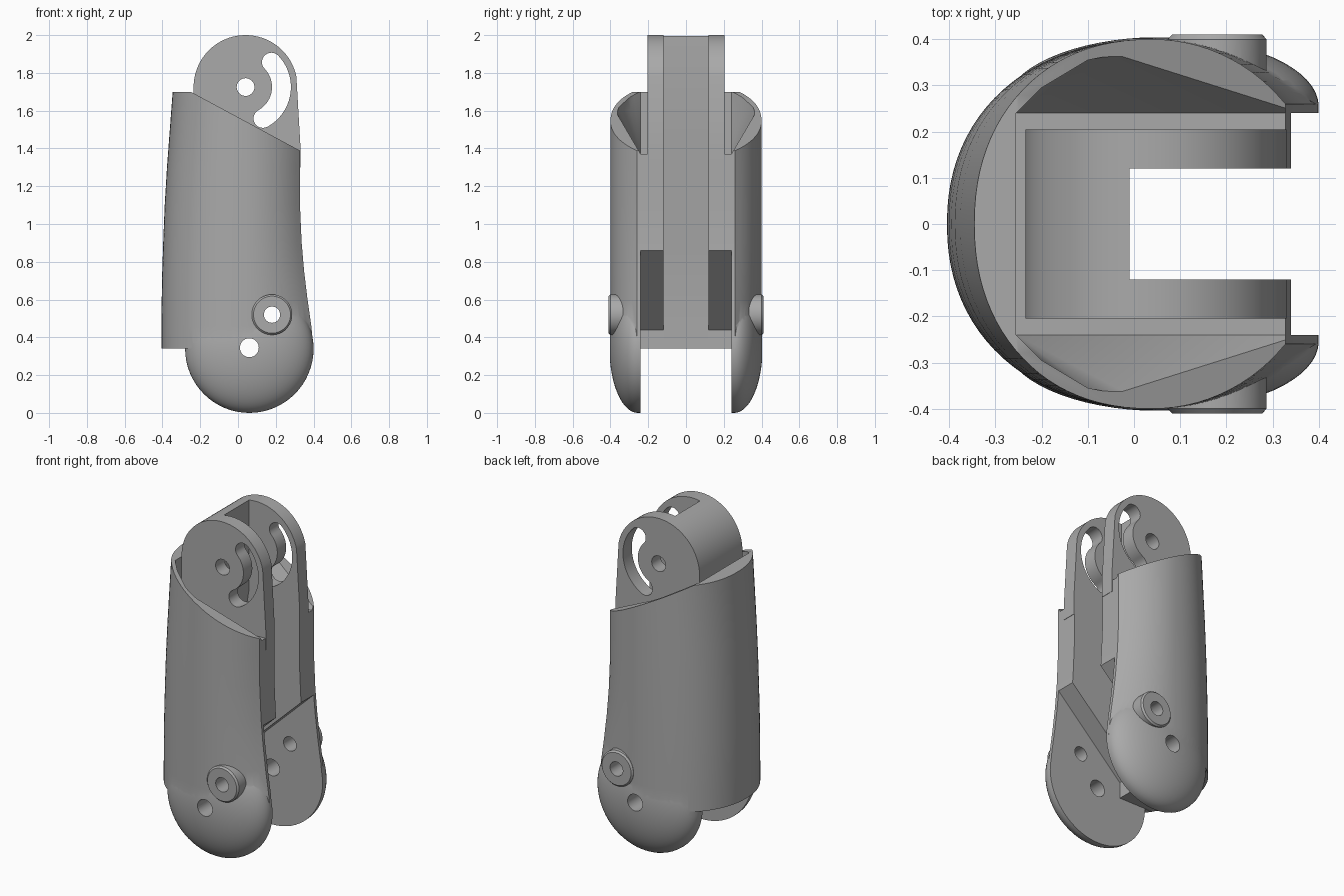
import bpy, bmesh, math
from mathutils import Vector

cube = bpy.data.objects.get("Cube")
if cube:
    bpy.data.objects.remove(cube, do_unlink=True)

grey = bpy.data.materials.new("mid_grey")
grey.use_nodes = True
grey.diffuse_color = (0.4, 0.4, 0.4, 1)
grey.node_tree.nodes["Principled BSDF"].inputs["Base Color"].default_value = (0.4, 0.4, 0.4, 1)


def finish(name, bm):
    bmesh.ops.recalc_face_normals(bm, faces=bm.faces)
    mesh = bpy.data.meshes.new(name)
    bm.to_mesh(mesh)
    bm.free()
    obj = bpy.data.objects.new(name, mesh)
    bpy.context.collection.objects.link(obj)
    mesh.materials.append(grey)
    return obj


def loft(name, rings):
    """Skin a stack of equal rings and cap both ends."""
    bm = bmesh.new()
    rows = [[bm.verts.new(p) for p in ring] for ring in rings]
    n = len(rows[0])
    for a, b in zip(rows, rows[1:]):
        for i in range(n):
            j = (i + 1) % n
            bm.faces.new((a[i], a[j], b[j], b[i]))
    bm.faces.new(rows[0])
    bm.faces.new(rows[-1])
    return finish(name, bm)


def prism(name, outline, half):
    """Extrude an x-z outline symmetrically along y."""
    return loft(name, [[(x, y, z) for x, z in outline] for y in (-half, half)])


def lathe(name, x, z, profile, side=1, n=64):
    """Turn (y, radius) steps around an axis parallel to y."""
    return loft(name, [[(x + r * math.cos(i * math.tau / n), side * y,
                         z + r * math.sin(i * math.tau / n)) for i in range(n)]
                       for y, r in profile])


def arc(cx, cz, r, start, end, n=24):
    return [(cx + r * math.cos(math.radians(start + (end - start) * i / n)),
             cz + r * math.sin(math.radians(start + (end - start) * i / n)))
            for i in range(n + 1)]


def combine(target, tool, operation):
    mod = target.modifiers.new("combine", 'BOOLEAN')
    mod.operation = operation
    mod.solver = 'EXACT'
    mod.object = tool
    bpy.context.view_layer.update()
    graph = bpy.context.evaluated_depsgraph_get()
    mesh = bpy.data.meshes.new_from_object(target.evaluated_get(graph))
    target.modifiers.clear()
    target.data = mesh
    bpy.data.objects.remove(tool, do_unlink=True)


def shell_ring(z, left, right, n=24):
    """Rounded back, sides narrowing toward the flat open edge."""
    mid, depth = 0.04, 0.4
    side = []
    for i in range(n + 1):
        a = math.pi / 2 * i / n
        side.append((mid - (mid - left) * math.cos(a) ** 0.92,
                     depth * math.sin(a) ** 0.92))
    for i in range(1, 13):
        t = i / 12
        side.append((mid + (right - mid) * t, depth * math.sqrt(1 - (0.76 * t) ** 2)))
    return [(x, y, z) for x, y in side] + [(x, -y, z) for x, y in reversed(side[1:])]


# Outer shell, gently tapered
levels = [(0.34, -0.405, 0.4), (0.46, -0.405, 0.388), (0.6, -0.404, 0.368),
          (0.75, -0.401, 0.35), (0.9, -0.396, 0.337), (1.1, -0.388, 0.328),
          (1.3, -0.376, 0.328), (1.5, -0.361, 0.328), (1.75, -0.342, 0.328)]
housing = loft("limb_housing", [shell_ring(*level) for level in levels])

# Slanted upper rim
combine(housing, prism("rim_cutter", [(-0.6, 1.7), (-0.25, 1.7), (0.6, 1.242),
                                     (0.6, 2.3), (-0.6, 2.3)], 0.7), 'DIFFERENCE')

# Bowl-shaped pocket under the rim
bm = bmesh.new()
rim = [(-0.255, 0.24), (-0.2, 0.295), (-0.1, 0.355), (0, 0.375),
       (0.12, 0.36), (0.33, 0.28), (0.45, 0.24)]
for x, y in rim:
    for s in (-1, 1):
        bm.verts.new((x, s * 0.24, 1.37))
        bm.verts.new((x, s * y, 1.6))
        bm.verts.new((x, s * y, 1.85))
bmesh.ops.convex_hull(bm, input=bm.verts)
combine(housing, finish("pocket_cutter", bm), 'DIFFERENCE')

# Upper hinge block with round head
hub = (0.04, 1.725)
head = [(0.33, 1.3), (0.33, 1.42)] + arc(*hub, 0.275, 12, 180, 40) + [(-0.235, 1.3)]
combine(housing, prism("hinge_block", head, 0.205), 'UNION')

# Domed lower cheeks and round bosses
dome = [(0.2, 0.34)] + [(0.255 + 0.15 * math.sin(a), 0.34 * math.cos(a))
                        for a in (math.pi / 2 * i / 16.2 for i in range(17))]
for side in (-1, 1):
    combine(housing, lathe("cheek", 0.06, 0.34, dome, side), 'UNION')
    combine(housing, lathe("boss", 0.18, 0.52, [(0.28, 0.107), (0.4, 0.107), (0.41, 0.098)],
                           side), 'UNION')

# Open slot between the arms
combine(housing, prism("slot_cutter", [(-0.01, 2.3), (-0.01, 1.45), (-0.105, 0.89),
                                      (-0.105, 0.2), (0.7, 0.2), (0.7, 2.3)], 0.12),
        'DIFFERENCE')

# Wider clearance between the cheeks
combine(housing, prism("clearance_cutter", [(-0.7, -0.2), (-0.7, 0.342), (-0.1, 0.342),
                                           (-0.1, 0.44), (0.33, 0.85), (0.7, 1.2),
                                           (0.7, -0.2)], 0.24), 'DIFFERENCE')

# Pin holes
for x, z, r in ((0.06, 0.345, 0.05), (0.18, 0.52, 0.043), (*hub, 0.047)):
    combine(housing, lathe("pin_cutter", x, z, [(-0.7, r), (0.7, r)], n=32), 'DIFFERENCE')

# Curved slots around the hinge pin
low, high, mid, r = -61, 44, 0.19, 0.05
ends = [(hub[0] + mid * math.cos(math.radians(a)), hub[1] + mid * math.sin(math.radians(a)))
        for a in (low, high)]
curve = (arc(*hub, mid + r, low, high) + arc(*ends[1], r, high, high + 180, 12)[1:-1]
         + arc(*hub, mid - r, high, low) + arc(*ends[0], r, low + 180, low + 360, 12)[1:-1])
combine(housing, prism("curved_slot_cutter", curve, 0.35), 'DIFFERENCE')

# Shading
bpy.ops.object.select_all(action='DESELECT')
housing.select_set(True)
bpy.context.view_layer.objects.active = housing
bpy.ops.object.shade_smooth_by_angle(angle=math.radians(30))
